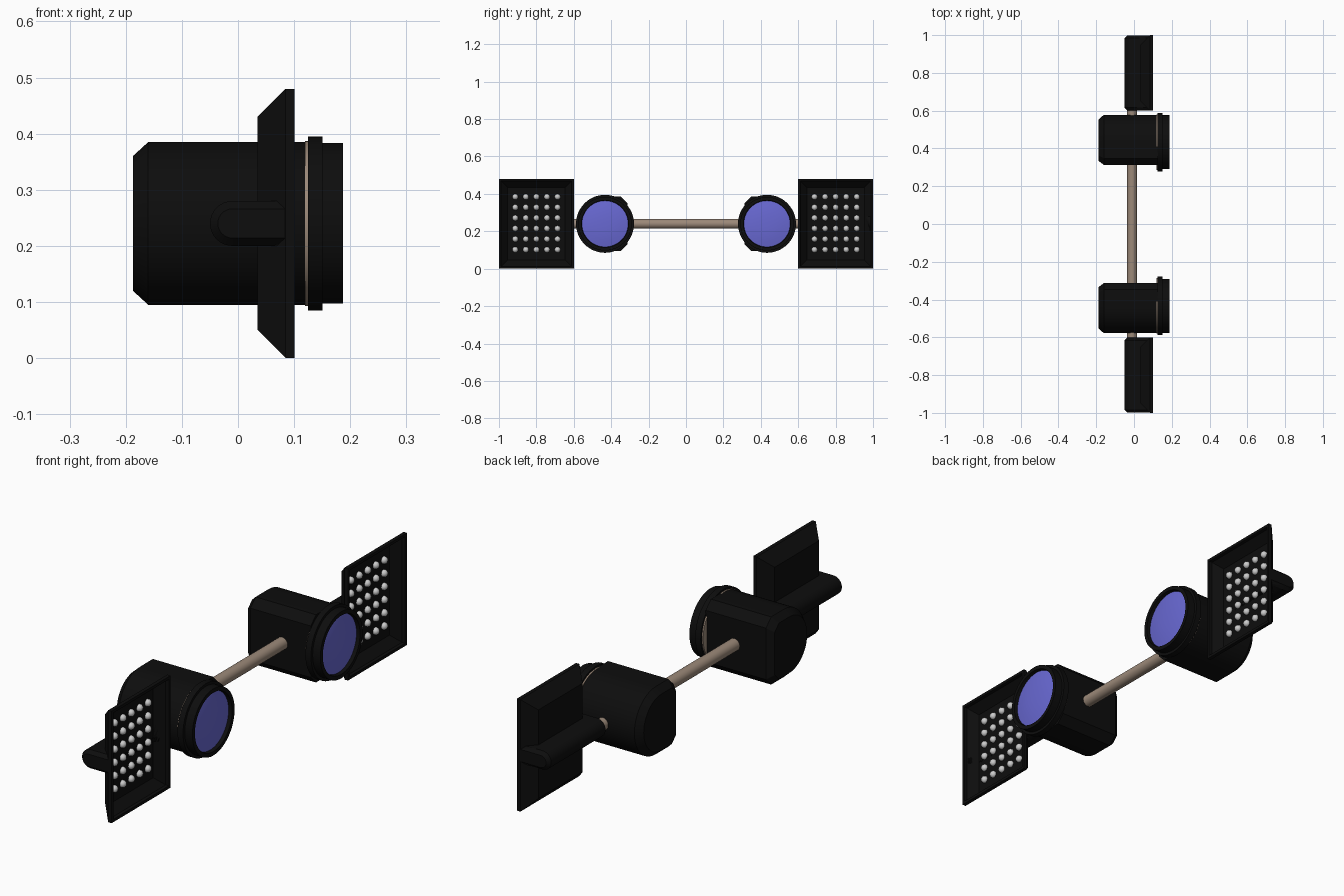
import bpy, bmesh, math
from mathutils import Matrix

if "Cube" in bpy.data.objects:
    bpy.data.objects.remove(bpy.data.objects["Cube"])

Z = 0.24      # height of the common axis
ROD_X = -0.01


def material(name, rgb):
    m = bpy.data.materials.new(name)
    m.diffuse_color = (*rgb, 1)
    m.use_nodes = True
    m.node_tree.nodes["Principled BSDF"].inputs["Base Color"].default_value = m.diffuse_color
    return m


BLACK = material("black_plastic", (0.004, 0.004, 0.004))
BLUE = material("blue_glass", (0.14, 0.14, 0.65))
TAN = material("tan_metal", (0.33, 0.25, 0.19))
WHITE = material("white_led", (0.8, 0.8, 0.8))


def finish(name, bm, mat):
    bmesh.ops.recalc_face_normals(bm, faces=bm.faces[:])
    me = bpy.data.meshes.new(name)
    bm.to_mesh(me)
    bm.free()
    ob = bpy.data.objects.new(name, me)
    bpy.context.collection.objects.link(ob)
    me.materials.append(mat)
    return ob


def smooth(ob):
    bpy.ops.object.select_all(action='DESELECT')
    ob.select_set(True)
    bpy.context.view_layer.objects.active = ob
    bpy.ops.object.shade_smooth_by_angle(angle=math.radians(30))


def loft(name, rings, mat):
    """Closed solid through a row of equal-length point rings."""
    bm = bmesh.new()
    vs = [[bm.verts.new(p) for p in ring] for ring in rings]
    n = len(rings[0])
    for a, b in zip(vs, vs[1:]):
        for i in range(n):
            j = (i + 1) % n
            bm.faces.new((a[i], a[j], b[j], b[i]))
    bm.faces.new(vs[0])
    bm.faces.new(vs[-1])
    ob = finish(name, bm, mat)
    smooth(ob)
    return ob


def lathe_x(name, profile, y, mat, n=48):
    """Turned part around an axis along x; profile holds (x, radius)."""
    angles = [2 * math.pi * i / n for i in range(n)]
    return loft(name, [[(x, y + r * math.cos(a), Z + r * math.sin(a)) for a in angles]
                       for x, r in profile], mat)


def rect(x, inset, s):
    y0, y1, h = 0.6 + inset, 1.0 - inset, 0.24 - inset
    return [(x, s * y0, Z - h), (x, s * y1, Z - h), (x, s * y1, Z + h), (x, s * y0, Z + h)]


def cut(ob, cutter):
    mod = ob.modifiers.new("recess", 'BOOLEAN')
    mod.operation = 'DIFFERENCE'
    mod.solver = 'EXACT'
    mod.object = cutter
    bpy.context.view_layer.objects.active = ob
    bpy.ops.object.modifier_apply(modifier=mod.name)


# Connecting rod
rod_angles = [2 * math.pi * i / 24 for i in range(24)]
loft("connecting_rod", [[(ROD_X + 0.026 * math.cos(a), y, Z + 0.026 * math.sin(a))
                         for a in rod_angles] for y in (-0.62, 0.62)], TAN)

for s, side in ((-1, "left"), (1, "right")):
    cy = s * 0.433

    # Lamp housing: flat inner side with cut corners, round outer side
    d_shape = [(0, 0.145), (-0.085, 0.145), (-0.12, 0.11), (-0.12, -0.11), (-0.085, -0.145)]
    d_shape += [(0.145 * math.sin(t), -0.145 * math.cos(t))
                for t in (math.pi * i / 24 for i in range(24))]
    loft(side + "_lamp_housing",
         [[(x, cy + s * y * k, Z + z * k) for y, z in d_shape]
          for x, k in ((-0.187, 0.83), (-0.16, 1), (0.126, 1))], BLACK)

    # Lens mount, rim and glass
    lathe_x(side + "_lens_mount", [(0.119, 0.147), (0.13, 0.147)], cy, TAN)
    lathe_x(side + "_lens_rim", [(0.125, 0.155), (0.151, 0.155), (0.151, 0.143), (0.187, 0.143),
                                 (0.187, 0.126), (0.168, 0.123)], cy, BLACK)
    lathe_x(side + "_lens_glass", [(0.165, 0.1245), (0.172, 0.1235), (0.178, 0.09),
                                   (0.182, 0.05), (0.183, 0.015)], cy, BLUE)

    # Light panel tray and its support arm, both hollowed by one recess
    panel = loft(side + "_light_panel", [rect(0.035, 0.05, s), rect(0.085, 0, s),
                                         rect(0.101, 0, s)], BLACK)
    arc = [math.pi / 2 + math.pi * i / 16 for i in range(17)]

    def arm_ring(y, r):
        ring = [(ROD_X + r * math.cos(a), s * y, Z + r * math.sin(a)) for a in arc]
        return ring + [(0.085, s * y, Z - r), (0.085, s * y, Z + r)]

    arm = loft(side + "_panel_arm", [arm_ring(0.601, 0.026), arm_ring(0.616, 0.04),
                                     arm_ring(0.984, 0.04), arm_ring(0.999, 0.026)], BLACK)
    recess = loft("recess_cutter", [rect(0.05, 0.046, s), rect(0.086, 0.012, s),
                                    rect(0.12, 0.012, s)], BLACK)
    recess.hide_render = True
    cut(panel, recess)
    cut(arm, recess)
    bpy.data.objects.remove(recess)

    # Grid of small lights on the tray floor
    bm = bmesh.new()
    for i in range(5):
        for j in range(6):
            pos = (0.053, s * 0.8 + (i - 2) * 0.0565, Z + 0.003 + (j - 2.5) * 0.0565)
            bmesh.ops.create_uvsphere(bm, u_segments=14, v_segments=10, radius=0.0155,
                                      matrix=Matrix.Translation(pos))
    smooth(finish(side + "_panel_leds", bm, WHITE))
